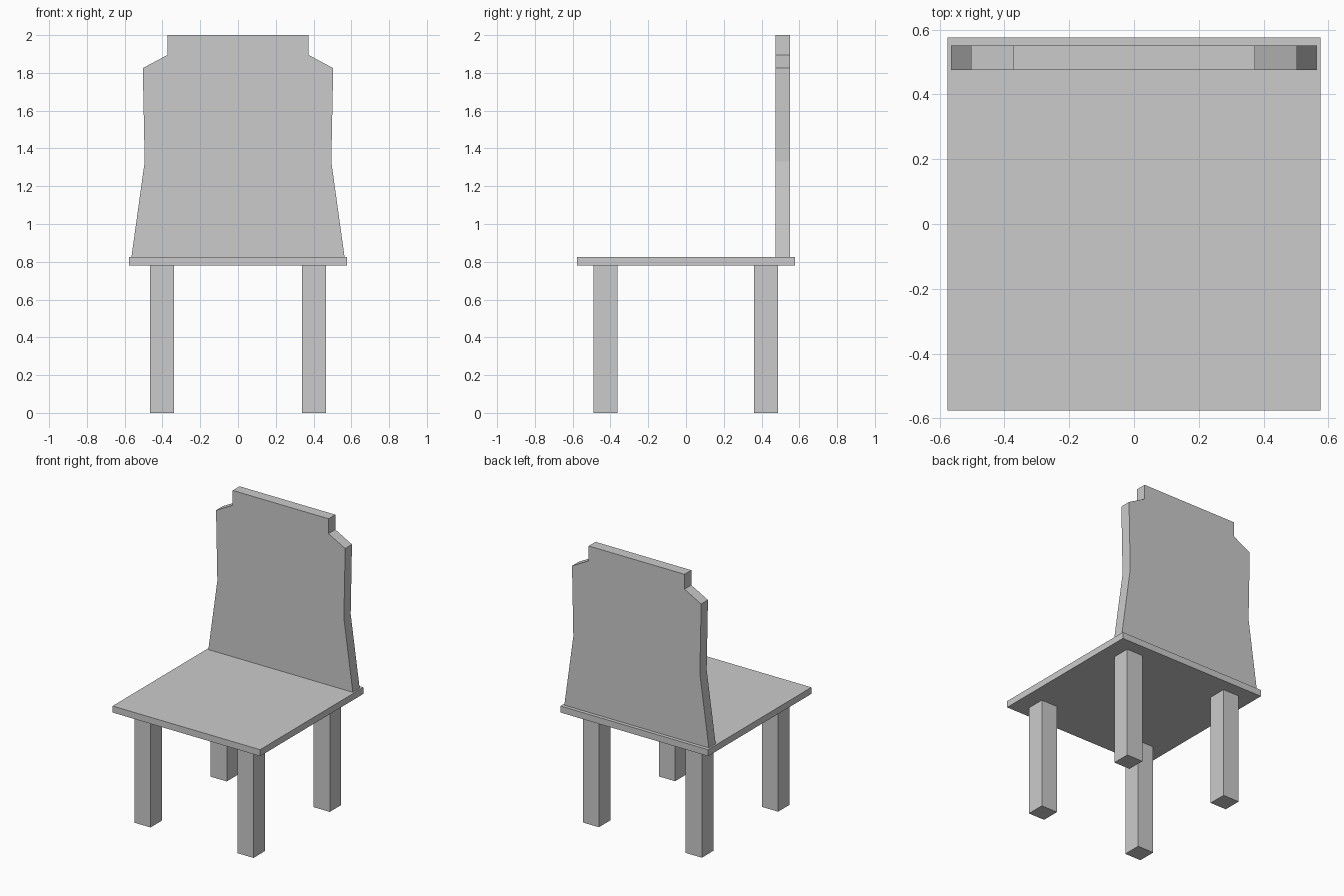
import bpy, bmesh

if "Cube" in bpy.data.objects:
    bpy.data.objects.remove(bpy.data.objects["Cube"])


def make_object(name, bm):
    bmesh.ops.recalc_face_normals(bm, faces=bm.faces)
    mesh = bpy.data.meshes.new(name)
    bm.to_mesh(mesh)
    bm.free()
    obj = bpy.data.objects.new(name, mesh)
    bpy.context.collection.objects.link(obj)
    return obj


def box(name, lo, hi):
    bm = bmesh.new()
    bmesh.ops.create_cube(bm, size=1)
    for v in bm.verts:
        v.co = [(a + b) / 2 + c * (b - a) for a, b, c in zip(lo, hi, v.co)]
    return make_object(name, bm)


def slab(name, outline, y0, y1):
    # Extrude an x-z outline along y
    bm = bmesh.new()
    face = bm.faces.new([bm.verts.new((x, y0, z)) for x, z in outline])
    ext = bmesh.ops.extrude_face_region(bm, geom=[face])
    moved = [g for g in ext["geom"] if isinstance(g, bmesh.types.BMVert)]
    bmesh.ops.translate(bm, verts=moved, vec=(0, y1 - y0, 0))
    return make_object(name, bm)


SEAT_BOTTOM, SEAT_TOP = 0.78, 0.826

# Seat
box("seat", (-0.576, -0.576, SEAT_BOTTOM), (0.576, 0.576, SEAT_TOP))

# Four square legs
for side, sx in (("left", -0.402), ("right", 0.402)):
    for end, sy in (("front", -0.427), ("back", 0.423)):
        box(f"{end}_{side}_leg", (sx - 0.063, sy - 0.064, 0),
            (sx + 0.063, sy + 0.064, SEAT_BOTTOM))

# Backrest: flared at the bottom, stepped shoulders, mirrored half outline
half = [(0.564, SEAT_TOP), (0.494, 1.33), (0.504, 1.825),
        (0.374, 1.895), (0.374, 2.0)]
outline = half + [(-x, z) for x, z in reversed(half)]
slab("backrest", outline, 0.475, 0.551)
